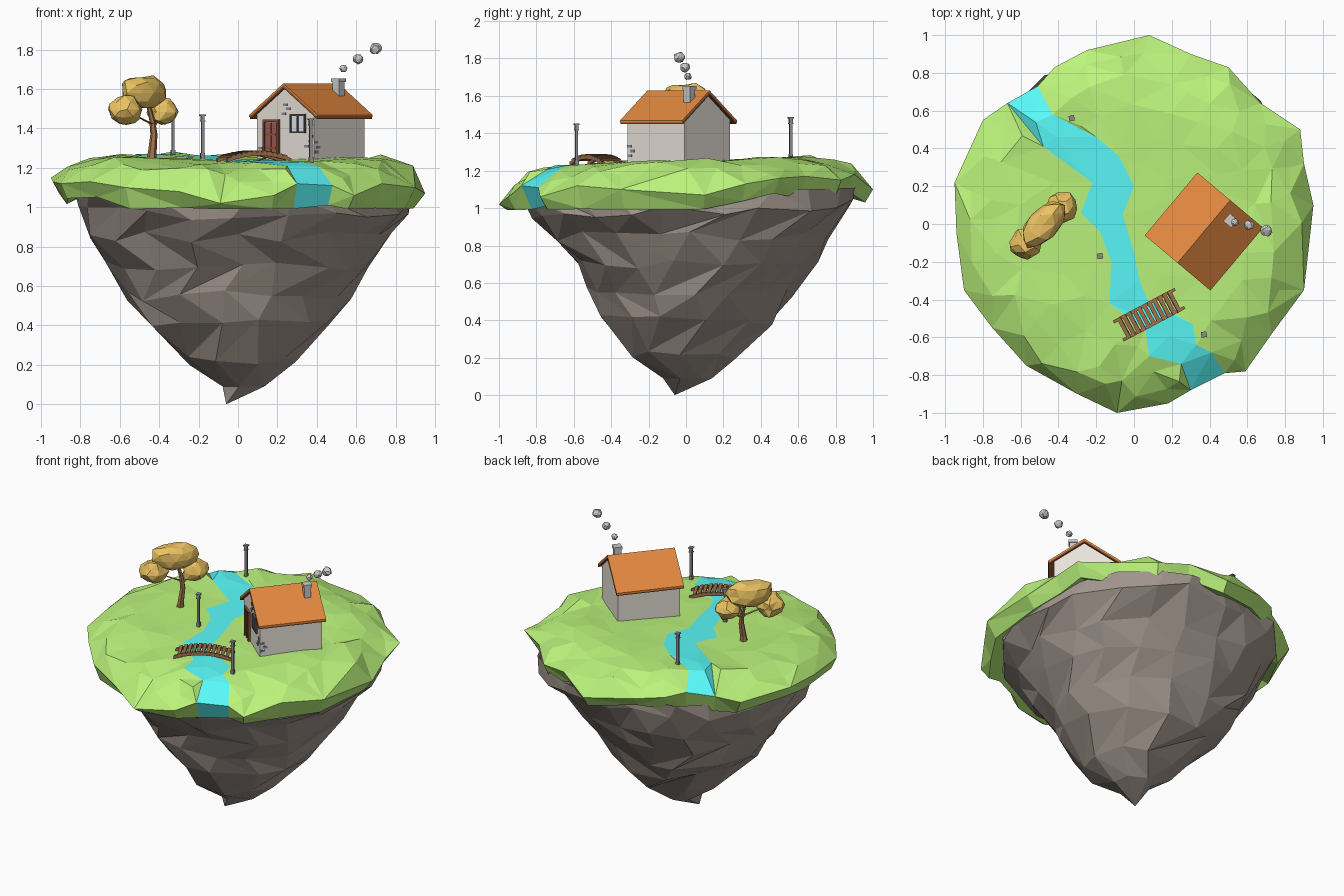
import bpy, bmesh, math, random
from math import sin, cos, pi, radians
from mathutils import Vector, Matrix
from mathutils.geometry import delaunay_2d_cdt

if "Cube" in bpy.data.objects:
    bpy.data.objects.remove(bpy.data.objects["Cube"])

random.seed(11)
J = random.uniform
COL = dict(grass=(.5, .9, .2), water=(.1, .95, .95), rock=(.36, .305, .27), wall=(.82, .78, .71),
           roof=(.78, .25, .05), trim=(.26, .09, .03), wood=(.36, .17, .07), leaf=(.82, .54, .12),
           door=(.36, .1, .1), dark=(.1, .1, .11), glass=(.75, .8, .82), stone=(.25, .26, .27),
           smoke=(.8, .8, .8))


def finish(name, bm, col, M=Matrix(), normals=True):
    if normals:
        bmesh.ops.recalc_face_normals(bm, faces=bm.faces)
    bm.transform(M)
    me = bpy.data.meshes.new(name)
    bm.to_mesh(me)
    bm.free()
    ob = bpy.data.objects.new(name, me)
    bpy.context.collection.objects.link(ob)
    mat = bpy.data.materials.get(col) or bpy.data.materials.new(col)
    mat.diffuse_color = (*COL[col], 1)
    mat.use_nodes = True
    mat.node_tree.nodes["Principled BSDF"].inputs["Base Color"].default_value = mat.diffuse_color
    me.materials.append(mat)
    return ob


def boxes(name, items, col, M=Matrix()):
    # items: (centre, size[, tilt about y])
    bm = bmesh.new()
    for c, s, *t in items:
        m = Matrix.Translation(c) @ Matrix.Rotation(t[0] if t else 0, 4, 'Y') @ Matrix.Diagonal((*s, 1))
        bmesh.ops.create_cube(bm, size=1, matrix=m)
    return finish(name, bm, col, M)


def prism(name, profile, spans, col, M=Matrix()):
    # xz profile extruded between each pair of y values
    bm = bmesh.new()
    for y0, y1 in spans:
        a = [bm.verts.new((x, y0, z)) for x, z in profile]
        b = [bm.verts.new((x, y1, z)) for x, z in profile]
        bm.faces.new(a)
        bm.faces.new(b[::-1])
        for i in range(len(a)):
            k = (i + 1) % len(a)
            bm.faces.new((a[i], b[i], b[k], a[k]))
    return finish(name, bm, col, M)


def loft(bm, rings):
    # zip rings of differing point counts together with triangles
    R = [[bm.verts.new(p) for p in r] for r in rings]
    for a, b in zip(R, R[1:]):
        n, m, i, j = len(a), len(b), 0, 0
        while i < n or (j < m and m > 1):
            if m == 1 or j >= m or (i < n and (i + 1) / n <= (j + 1) / m):
                bm.faces.new((a[i], a[(i + 1) % n], b[j % m]))
                i += 1
            else:
                bm.faces.new((a[i % n], b[(j + 1) % m], b[j]))
                j += 1


def circle(c, r, n):
    return [Vector(c) + Vector((r * cos(2 * pi * i / n), r * sin(2 * pi * i / n), 0)) for i in range(n)]


def blob(name, c, size, col, turn=0.0):
    bm = bmesh.new()
    bmesh.ops.create_icosphere(bm, subdivisions=2, radius=1)
    for v in bm.verts:
        v.co = v.co * J(.9, 1.08) + Vector((J(-.1, .1), J(-.1, .1), J(-.1, .1)))
    return finish(name, bm, col, Matrix.Translation(c) @ Matrix.Rotation(turn, 4, 'Z') @ Matrix.Diagonal((*size, 1)))


# rock underside, bulging past the grass at the back right
rings = []
for k, (z, cx, cy, rx, ry, n) in enumerate([
        (1.08, .01, .03, .86, .87, 24), (.99, .01, .04, .85, .86, 22), (.85, -.01, .05, .765, .74, 20),
        (.7, -.01, .05, .67, .64, 18), (.55, -.02, .03, .575, .55, 15), (.4, .01, 0, .455, .455, 12),
        (.22, .02, -.02, .285, .29, 9), (.09, .02, .01, .12, .13, 6)]):
    ring = []
    for i in range(n):
        a, s = 2 * pi * (i + .5 * (k % 2) + J(-.2, .2)) / n, J(.955, 1.04)
        if k < 2 and .6 < a < 1.35:
            s = 1.05
        jz = J(-.03, .03) if 0 < k < 7 else 0
        ring.append((cx + rx * s * cos(a), cy + ry * s * sin(a), z + jz + (.03 * sin(a) if k < 2 else 0)))
    rings.append(ring)
bm = bmesh.new()
loft(bm, rings + [[(-.06, -.06, 0)]])
finish("rock_base", bm, 'rock')

# grass rim outline and river banks
RIM = [(.95, .1, 1.07), (.9, .32, 1.13), (.88, .5, 1.16), (.67, .64, 1.17), (.5, .83, 1.15), (.3, .9, 1.18),
       (.08, 1, 1.1), (-.25, .92, 1.15), (-.42, .83, 1.17), (-.51, .73, 1.19), (-.67, .64, 1.17),
       (-.8, .55, 1.13), (-.95, .22, 1.15), (-.94, -.05, 1.13), (-.9, -.35, 1.12), (-.75, -.55, 1.13),
       (-.57, -.75, 1.1), (-.3, -.9, 1.08), (-.09, -1, 1.02), (.18, -.95, 1.06), (.3, -.88, 1.12),
       (.48, -.79, 1.11), (.59, -.78, 1.06), (.73, -.58, 1.12), (.9, -.35, 1.1)]
LEFT = [(-.48, .41), (-.22, .22), (-.28, .06), (-.18, -.04), (-.12, -.2), (-.13, -.42), (.06, -.56), (.08, -.7), (.25, -.74)]
RIGHT = [(-.43, .58), (-.2, .46), (-.08, .36), (0, .2), (-.06, .05), (0, -.15), (.03, -.3), (.07, -.4), (.31, -.53), (.33, -.64), (.41, -.68)]


def ground(x, y):
    return 1.25 + .03 * y - .12 * max(0, (math.hypot(x, y) - .7) / .3) ** 1.4


# top surface: triangulate rim, banks and scattered points, then split water from grass
pts = [Vector(p) for p in RIM]
N = len(pts)
pts += [Vector((x, y, ground(x, y))) for x, y in LEFT + RIGHT[::-1]]
river = [10] + list(range(N, N + len(LEFT))) + [20, 21] + list(range(N + len(LEFT), len(pts))) + [9]
for t, n, lift in [(.91, 36, .028), (.8, 30, .022), (.66, 22, .014), (.5, 16, .007), (.33, 10, .004), (.14, 5, .003)]:
    for i in range(n):
        f = (i + J(.2, .8)) * N / n
        a, b = Vector(RIM[int(f) % N]), Vector(RIM[(int(f) + 1) % N])
        p = a.lerp(b, f % 1) * t * J(.96, 1.04)
        if min((p.xy - q.xy).length for q in pts) > .075 and not (-.7 < p.x < -.4 and p.y > .55):
            pts.append(Vector((p.x, p.y, ground(p.x, p.y) + J(-lift, lift))))
V, _, F, ov, _, of = delaunay_2d_cdt([p.xy for p in pts], [], [list(range(N)), river], 1, 1e-5)
co = [pts[o[0]] if o else Vector((v.x, v.y, ground(v.x, v.y))) for v, o in zip(V, ov)]
low = [Vector((x * s, y * s, max(.99 + .04 * max(0, y), z - J(.07, .13)))) for x, y, z in RIM for s in [J(.92, .97)]]
inner = [Vector((x * .86, y * .86, q.z + .03)) for (x, y, z), q in zip(RIM, low)]
grass, water = [], []
for f, o in zip(F, of):
    (water if 1 in o else grass).append([co[i] for i in f])
for i in range(N):
    k = (i + 1) % N
    quad = [pts[i], low[i], low[k], pts[k]]
    grass.append([low[i], inner[i], inner[k], low[k]])
    if i == 20:
        water.append(quad)
        continue
    d = i % 2
    grass.append([quad[d], quad[d + 1], quad[d + 2]])
    grass.append([quad[d], quad[d + 2], quad[(d + 3) % 4]])
for name, col, faces in [("grass_top", 'grass', grass), ("river", 'water', water)]:
    bm = bmesh.new()
    for f in faces:
        bm.faces.new([bm.verts.new(p) for p in f])
    bmesh.ops.remove_doubles(bm, verts=bm.verts, dist=1e-5)
    finish(name, bm, col, normals=False)

# house
H = Matrix.Translation((.37, -.04, 1.25)) @ Matrix.Rotation(radians(-40), 4, 'Z')
prism("house_walls", [(-.188, -.03), (.188, -.03), (.188, .225), (0, .36), (-.188, .225)], [(-.2, .2)], 'wall', H)
for name, z, t, w, col in [("roof_underside", .355, .013, .222, 'trim'), ("roof", .368, .011, .227, 'roof')]:
    e = z - .705 * w
    prism(name, [(-w, e), (0, z), (w, e), (w, e + t), (0, z + t), (-w, e + t)], [(-.217, .217)], col, H)
boxes("chimney", [((.07, .135, .345), (.044, .044, .1)), ((.07, .135, .394), (.054, .054, .018))], 'smoke', H)

# door and window on the front gable
D, W = -.09, .085
boxes("door", [((D, -.202, .09), (.08, .012, .18))], 'door', H)
boxes("door_frame", [((D + s * .046, -.204, .095), (.012, .02, .2)) for s in (-1, 1)]
      + [((D, -.204, .19), (.104, .02, .012)), ((D, -.208, .05), (.07, .008, .01)), ((D, -.208, .12), (.07, .008, .01)),
         ((D, -.208, .09), (.008, .008, .18))], 'trim', H)
boxes("window_pane", [((W, -.201, .175), (.09, .008, .085))], 'glass', H)
boxes("window_frame", [((W + x, -.204, .175), (.009, .014, .095)) for x in (-.046, 0, .046)]
      + [((W, -.204, .175 + z), (.1, .014, .009)) for z in (-.044, .044)], 'dark', H)

# exposed wall bricks
bricks = [((x, -.2, z), (.026, .008, .014)) for x, z in
          [(0, .27), (.02, .25), (-.01, .225), (-.165, .05), (.14, .06), (.165, .085), (.17, .11)]]
bricks += [((.188, y, z), (.008, .028, .014)) for y, z in [(-.18, .03), (-.185, .08), (-.165, .055)]]
boxes("wall_bricks", bricks, 'stone', H)

# chimney smoke
for i, (x, y, z, r) in enumerate([(.535, .01, 1.705, .02), (.61, -.005, 1.752, .027), (.7, -.035, 1.805, .031)]):
    blob(f"smoke_puff_{i + 1}", (x, y, z), (r, r, r * .95), 'smoke')

# arched footbridge
B = Matrix.Translation((.08, -.48, 0)) @ Matrix.Rotation(radians(28), 4, 'Z')
arch = lambda x: 1.236 + .034 * (1 - (x / .185) ** 2)
xs = [-.185 + .37 * i / 8 for i in range(9)]
prism("bridge_rails", [(x, arch(x) - .008) for x in xs] + [(x, arch(x) + .012) for x in xs[::-1]],
      [(-.062, -.046), (.046, .062)], 'wood', B)
boxes("bridge_planks", [((x, 0, arch(x) + .013), (.021, .126, .01), math.atan(.068 * x / .185 ** 2))
                        for x in [-.15 + .03 * i for i in range(11)]], 'wood', B)

# lamp posts
for i, (x, y, z) in enumerate([(-.33, .56, 1.265), (-.18, -.17, 1.25), (.37, -.585, 1.23)]):
    L = Matrix.Translation((x, y, z)) @ Matrix.Rotation(radians(10), 4, 'Z')
    boxes(f"lamp_post_{i + 1}", [((0, 0, .09), (.015, .015, .2)), ((0, 0, .005), (.022, .022, .04)),
                                 ((0, 0, .188), (.024, .024, .006)), ((0, 0, .202), (.019, .019, .026)),
                                 ((0, 0, .217), (.029, .029, .008))], 'stone', L)

# tree
bm = bmesh.new()
for path in ([(-.44, 0, 1.23, .028), (-.435, 0, 1.28, .022), (-.427, .01, 1.37, .018), (-.435, .01, 1.44, .015), (-.46, 0, 1.54, .01)],
             [(-.43, .01, 1.41, .012), (-.41, .05, 1.44, .009), (-.39, .08, 1.48, .006)],
             [(-.432, .01, 1.42, .012), (-.49, -.04, 1.45, .009), (-.55, -.09, 1.48, .006)]):
    loft(bm, [circle(p[:3], p[3], 6) for p in path])
finish("tree_trunk", bm, 'wood')
for i, (c, s) in enumerate([((-.48, 0, 1.585), (.15, .085, .09)), ((-.385, .085, 1.485), (.085, .082, .073)),
                            ((-.57, -.1, 1.492), (.09, .08, .08))]):
    blob(f"foliage_{i + 1}", c, s, 'leaf', radians(48))
